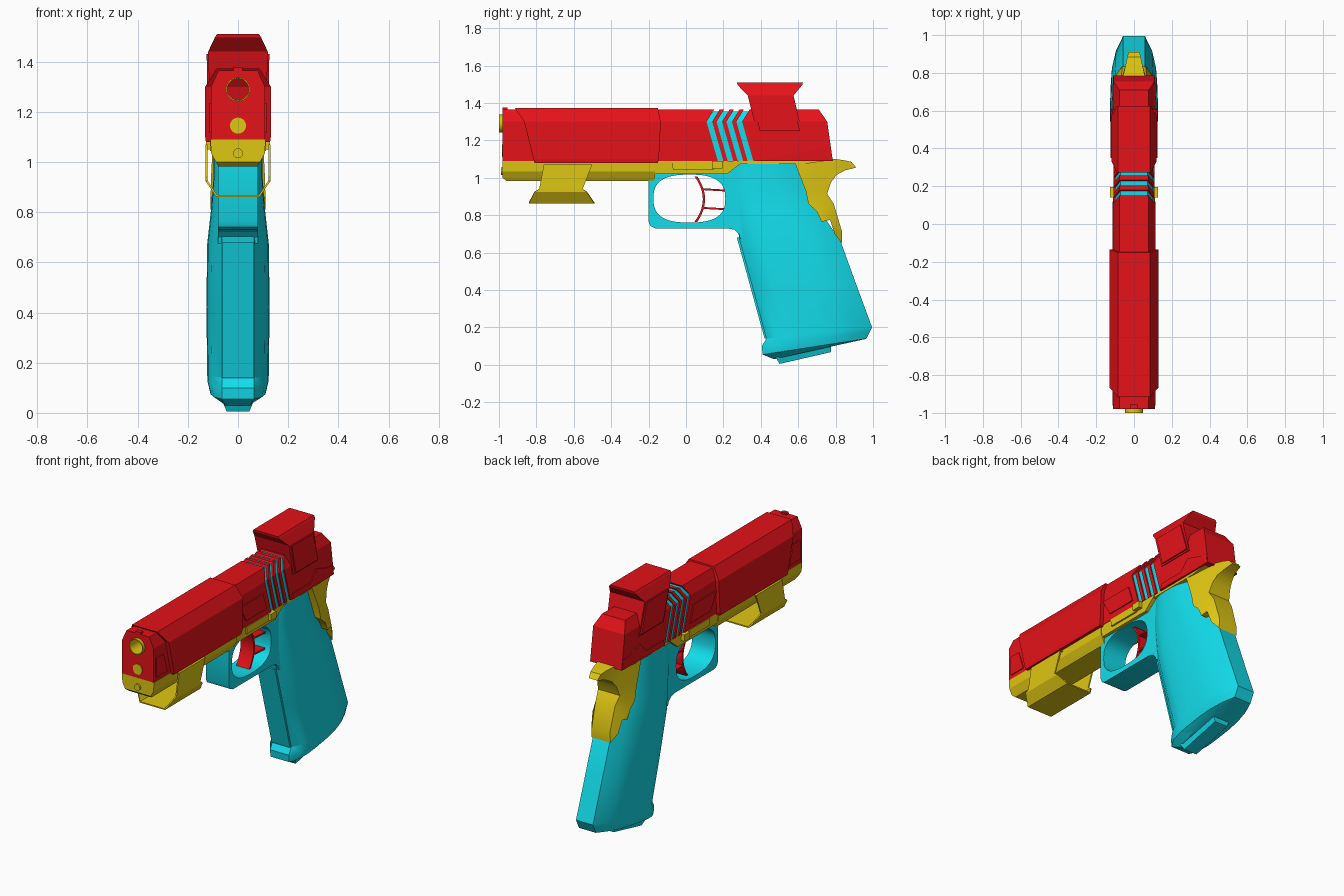
import bpy, bmesh, math
from mathutils import Vector

if "Cube" in bpy.data.objects:
    bpy.data.objects.remove(bpy.data.objects["Cube"])


def material(name, col):
    m = bpy.data.materials.new(name)
    m.diffuse_color = (*col, 1)
    m.use_nodes = True
    m.node_tree.nodes["Principled BSDF"].inputs["Base Color"].default_value = m.diffuse_color
    return m


RED = material("red", (0.78, 0.006, 0.01))
CYAN = material("cyan", (0.006, 0.72, 0.83))
YELLOW = material("yellow", (0.74, 0.57, 0.006))


def mesh_object(name, verts, faces, mat, smooth=False):
    me = bpy.data.meshes.new(name)
    me.from_pydata(verts, [], faces)
    bm = bmesh.new()
    bm.from_mesh(me)
    bmesh.ops.recalc_face_normals(bm, faces=bm.faces)
    bmesh.ops.triangulate(bm, faces=[f for f in bm.faces if len(f.verts) > 4])
    bm.to_mesh(me)
    bm.free()
    me.materials.append(mat)
    ob = bpy.data.objects.new(name, me)
    bpy.context.collection.objects.link(ob)
    if smooth:
        smooth_by_angle(ob)
    return ob


def smooth_by_angle(ob):
    bpy.ops.object.select_all(action='DESELECT')
    ob.select_set(True)
    bpy.context.view_layer.objects.active = ob
    bpy.ops.object.shade_smooth_by_angle(angle=math.radians(30))


def loft(name, rings, mat, smooth=False):
    n = len(rings[0])
    faces = [list(range(n)), list(range(n * (len(rings) - 1), n * len(rings)))]
    for r in range(len(rings) - 1):
        for i in range(n):
            j = (i + 1) % n
            faces.append([r * n + i, r * n + j, r * n + n + j, r * n + n + i])
    return mesh_object(name, [v for ring in rings for v in ring], faces, mat, smooth)


def stack(name, mat, *rows):
    """Block from rows (z, y front, y back, half width)."""
    return loft(name, [[(-w, a, z), (w, a, z), (w, b, z), (-w, b, z)]
                       for z, a, b, w in rows], mat)


def plate(name, mat, pts, smooth=False):
    """Side profile (y, z, half width) extruded symmetrically across x."""
    return loft(name, [[(s * w, y, z) for y, z, w in pts] for s in (-1, 1)], mat, smooth)


def tube(name, mat, z, y0, y1, r, inner=None, n=32):
    """Rod along y, or an open-ended pipe when inner is given."""
    circ = lambda rad, y: [(rad * math.cos(i * math.tau / n), y,
                            z + rad * math.sin(i * math.tau / n)) for i in range(n)]
    if inner:
        rings = [circ(inner, y1), circ(inner, y0), circ(r, y0), circ(r, y1)]
        return loft(name, rings, mat, True)
    return loft(name, [circ(r, y0), circ(r, y1)], mat, True)


# Slide, with a bored muzzle
slide = stack("slide_front", RED, (1.09, -.98, .17, .108),
              (1.30, -.98, .11, .108), (1.365, -.98, .15, .078))
bore = tube("muzzle_cutter", RED, 1.29, -1.1, -.85, .046)
bore.hide_render = True
bore.hide_viewport = True
cut = slide.modifiers.new("bore", 'BOOLEAN')
cut.operation, cut.object, cut.solver = 'DIFFERENCE', bore, 'EXACT'
tube("barrel", YELLOW, 1.29, -1.0, -.85, .048, .043)
tube("guide_rod", YELLOW, 1.145, -.985, -.9, .032)
stack("front_sight", RED, (1.35, -.98, -.955, .02), (1.377, -.98, -.955, .018))
stack("slide_shroud", RED, (1.08, -.81, -.15, .128), (1.10, -.815, -.145, .131),
      (1.30, -.865, -.135, .131), (1.373, -.915, -.15, .086))
stack("slide_rear", RED, (1.09, .36, .785, .108),
      (1.30, .30, .755, .108), (1.365, .34, .71, .078))

# Chevron serrations: recessed core with ribs
stack("serration_core", CYAN, (1.092, .165, .365, .1),
      (1.30, .105, .305, .1), (1.355, .145, .345, .072))
for k in range(3):
    d = .03 + .053 * k
    stack(f"serration_rib_{k + 1}", RED, (1.09, .17 + d, .193 + d, .108),
          (1.30, .11 + d, .133 + d, .108), (1.365, .15 + d, .173 + d, .078))

# Raised side panels, running through to both sides
stack("muzzle_panel", RED, (1.115, -.96, -.85, .113), (1.235, -.96, -.89, .113))
stack("middle_panel", RED, (1.13, -.08, .12, .114), (1.235, -.14, .085, .114))
plate("rear_panel", RED, [(.37, 1.09, .114), (.38, 1.125, .114), (.55, 1.125, .114),
                          (.61, 1.19, .114), (.72, 1.155, .114), (.772, 1.15, .11), (.78, 1.09, .11)])

# Optic housing
stack("optic", RED, (1.24, .38, .622, .113), (1.44, .33, .575, .119),
      (1.497, .275, .622, .092), (1.51, .272, .625, .084))
stack("optic_panel", RED, (1.25, .395, .61, .122), (1.43, .35, .56, .125))

# Lower frame and rail
stack("rail", YELLOW, (.983, -.96, -.17, .078), (1.0, -.98, -.165, .088),
      (1.035, -.98, -.165, .107), (1.09, -.98, -.165, .11))
stack("frame", YELLOW, (1.02, -.17, .22, .1), (1.09, -.17, .31, .105))
stack("frame_top", YELLOW, (1.075, .28, .64, .1), (1.095, .28, .78, .1))
tube("rail_pin", YELLOW, 1.035, -.99, -.95, .02, n=16)
stack("slide_stop_bar", YELLOW, (1.045, -.07, .15, .112), (1.09, -.075, .15, .112))
stack("slide_stop_button", YELLOW, (1.05, .14, .195, .127), (1.09, .14, .195, .127))

# Under-rail shroud: thin U-shaped shell
half = [(.085, .865, -.84, -.49), (.125, .925, -.81, -.53),
        (.125, .94, -.785, -.552), (.125, 1.07, -.76, -.502)]
strip = [(-x, z, a, b) for x, z, a, b in reversed(half)] + half
sv = [(x, y, z) for x, z, a, b in strip for y in (a, b)]
sf = [[2 * i, 2 * i + 1, 2 * i + 3, 2 * i + 2] for i in range(len(strip) - 1)]
shell = mesh_object("rail_shroud", sv, sf, YELLOW)
sol = shell.modifiers.new("thickness", 'SOLIDIFY')
sol.thickness, sol.offset = .008, 0
for s in (-1, 1):  # tabs joining the shell to the rail
    mesh_object(f"shroud_tab_{'left' if s < 0 else 'right'}",
                [(s * x, y, 1.07) for x, y in ((.1, -.76), (.127, -.76), (.127, -.5), (.1, -.5))],
                [[0, 1, 2, 3]], YELLOW)

# Trigger guard: filled outline with a rounded hole
outer = [(-.2, 1.0), (-.2, .765), (-.19, .742), (-.165, .73), (.22, .73), (.26, .722),
         (.283, .70), (.29, .675), (.38, .69), (.42, 1.07), (.29, 1.075), (.22, 1.022),
         (-.165, 1.022), (-.17, 1.0)]
hole = []
for i in range(48):
    c, s = math.cos(i * math.tau / 48), math.sin(i * math.tau / 48)
    hole.append((.018 + .192 * math.copysign(abs(c) ** .75, c),
                 .889 + .128 * math.copysign(abs(s) ** .75, s)))
cu = bpy.data.curves.new("trigger_guard", 'CURVE')
cu.dimensions, cu.fill_mode, cu.extrude = '2D', 'BOTH', .08
for pts in (outer, hole):
    sp = cu.splines.new('POLY')
    sp.points.add(len(pts) - 1)
    for p, (y, z) in zip(sp.points, pts):
        p.co = (y, z, 0, 1)
    sp.use_cyclic_u = True
cu.materials.append(CYAN)
guard = bpy.data.objects.new("trigger_guard", cu)
guard.rotation_euler = (math.pi / 2, 0, math.pi / 2)
bpy.context.collection.objects.link(guard)
bpy.ops.object.select_all(action='DESELECT')
guard.select_set(True)
bpy.context.view_layer.objects.active = guard
bpy.ops.object.convert(target='MESH')
smooth_by_angle(guard)

# Trigger: crescent blade with two struts
arc = [(-1 + i / 6) for i in range(13)]
front = [(.09 - .045 * t * t, .886 + .122 * t, .045) for t in arc]
back = [(.102 - .042 * t * t, .886 + .122 * t, .045) for t in reversed(arc)]
plate("trigger_blade", RED, front + back, True)
for k, z in enumerate((.932, .832)):
    plate(f"trigger_strut_{k + 1}", RED, [(.09, z + .002, .045), (.21, z - .005, .045),
                                         (.21, z + .005, .045), (.09, z + .012, .045)])

# Grip: lofted rounded sections, front edge to back edge
sections = [(.27, 1.08, .585, 1.08, .098), (.25, .95, .645, .93, .098),
            (.262, .82, .71, .83, .106), (.285, .675, .825, .665, .123),
            (.355, .42, .91, .43, .126), (.43, .14, .995, .2, .123),
            (.405, .10, .985, .18, .122), (.41, .055, .965, .14, .112),
            (.47, .03, .95, .136, .07)]
rings = []
for fy, fz, by, bz, w in sections:
    shape = [(0, min(.064, w * .7)), (.1, w * .86), (.22, w * .97), (.35, w), (.55, w),
             (.7, w * .95), (.86, w * .78), (1, min(.058, w * .6))]
    side = [(x, fy + (by - fy) * t, fz + (bz - fz) * t) for t, x in shape]
    rings.append(side + [(-x, y, z) for x, y, z in reversed(side)])
loft("grip", rings, CYAN, True)
stack("front_strap", CYAN, (.14, .42, .46, .063), (.68, .272, .31, .063))
plate("magazine_base", CYAN, [(.48, .04, .06), (.5, .005, .045), (.775, .068, .045), (.775, .11, .06)])

# Beavertail and backstrap
plate("backstrap", YELLOW, [
    (.58, 1.085, .1), (.65, 1.13, .085), (.73, 1.108, .07), (.84, 1.095, .045), (.885, 1.085, .035),
    (.91, 1.055, .03), (.85, 1.04, .04), (.805, 1.015, .055), (.775, .975, .065), (.755, .915, .075),
    (.79, .86, .066), (.835, .71, .062), (.833, .65, .066), (.795, .70, .092), (.77, .775, .102),
    (.725, .765, .107), (.70, .82, .109), (.655, .86, .109), (.64, .93, .108)], True)
